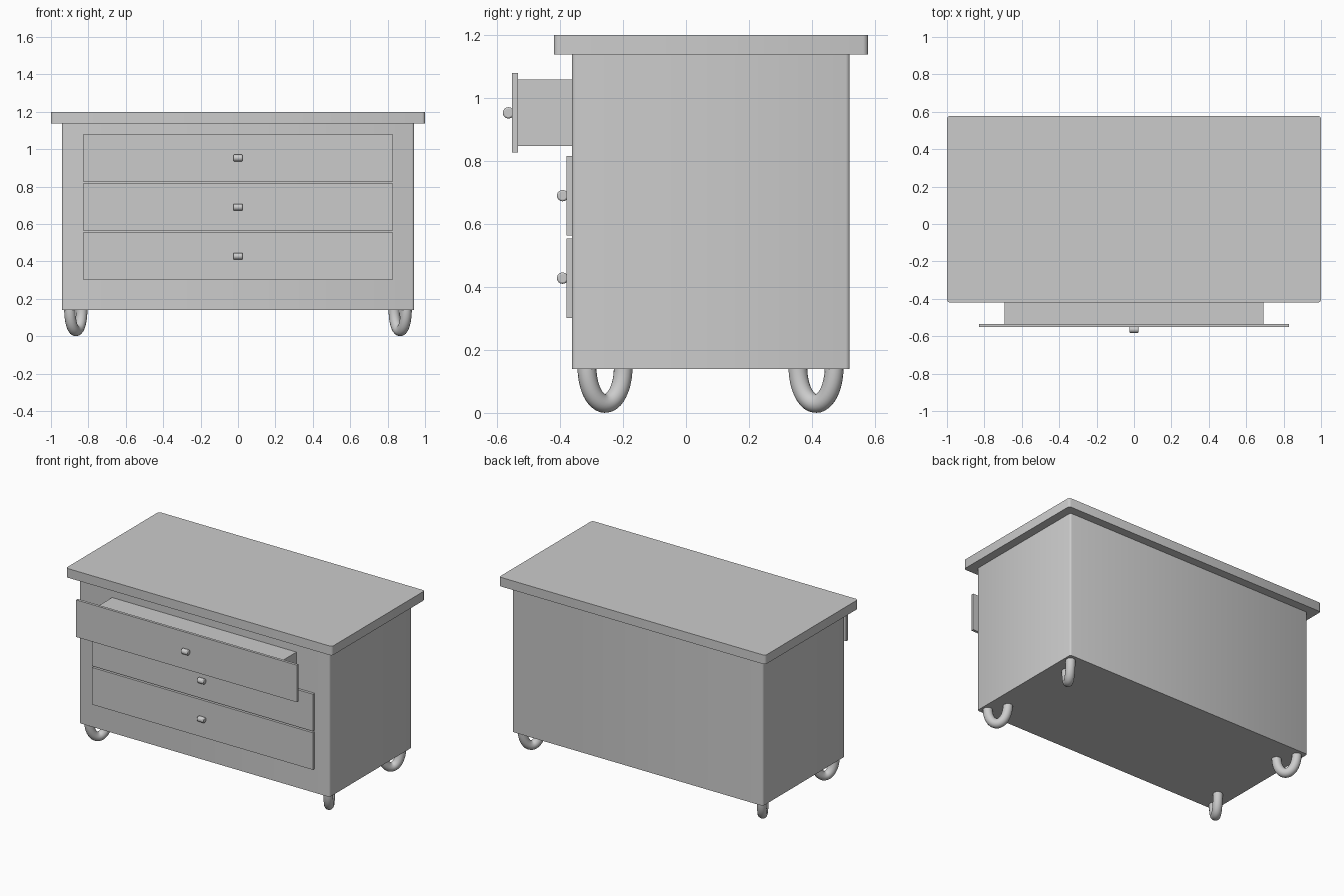
import bpy, bmesh, math

if "Cube" in bpy.data.objects:
    bpy.data.objects.remove(bpy.data.objects["Cube"])


def box(name, x, y, z, corner=0.0):
    """Box from (min, max) ranges, with optional rounded vertical edges."""
    bm = bmesh.new()
    bmesh.ops.create_cube(bm, size=1)
    for v in bm.verts:
        v.co = [r[0] if c < 0 else r[1] for c, r in zip(v.co, (x, y, z))]
    if corner:
        upright = [e for e in bm.edges
                   if abs(e.verts[0].co.z - e.verts[1].co.z) > 1e-4]
        bmesh.ops.bevel(bm, geom=upright, offset=corner, segments=2,
                        profile=0.5, affect='EDGES')
    mesh = bpy.data.meshes.new(name)
    bm.to_mesh(mesh)
    bm.free()
    obj = bpy.data.objects.new(name, mesh)
    bpy.context.collection.objects.link(obj)
    if corner:
        smooth(obj, 50)
    return obj


def smooth(obj, angle):
    bpy.ops.object.select_all(action='DESELECT')
    obj.select_set(True)
    bpy.context.view_layer.objects.active = obj
    bpy.ops.object.shade_smooth_by_angle(angle=math.radians(angle))


def knob(name, y, z):
    """Short horizontal barrel with softened ends."""
    bpy.ops.mesh.primitive_cylinder_add(vertices=24, radius=0.018, depth=0.05,
                                        location=(0, y, z),
                                        rotation=(0, math.pi / 2, 0))
    obj = bpy.context.object
    obj.name = name
    bevel = obj.modifiers.new("soft_ends", 'BEVEL')
    bevel.width = 0.005
    bevel.segments = 2
    bevel.limit_method = 'ANGLE'
    smooth(obj, 40)


def leg(name, sx, sy):
    """U-shaped tube hanging from the cabinet, turned towards the corner."""
    angle = math.atan2(0.87 * sy, 0.49 * sx)
    curve = bpy.data.curves.new(name, 'CURVE')
    curve.dimensions = '3D'
    curve.bevel_depth = 0.03
    curve.bevel_resolution = 6
    steps = 24
    spline = curve.splines.new('POLY')
    spline.points.add(steps + 2)
    path = [(0.066 * math.cos(t), 0.145 - 0.115 * math.sin(t))
            for t in (math.pi * i / steps for i in range(steps + 1))]
    path = [(0.066, 0.16)] + path + [(-0.066, 0.16)]
    for p, (d, z) in zip(spline.points, path):
        p.co = (sx * 0.867 + d * math.cos(angle),
                0.078 + sy * 0.335 + d * math.sin(angle), z, 1)
    obj = bpy.data.objects.new(name, curve)
    bpy.context.collection.objects.link(obj)
    bpy.ops.object.select_all(action='DESELECT')
    obj.select_set(True)
    bpy.context.view_layer.objects.active = obj
    bpy.ops.object.convert(target='MESH')
    smooth(bpy.context.object, 60)


# Cabinet and overhanging top
box("cabinet_body", (-0.942, 0.942), (-0.362, 0.52), (0.14, 1.14), 0.012)
box("table_top", (-1, 1), (-0.42, 0.578), (1.138, 1.2), 0.015)

# Three drawer fronts with knobs; the top drawer is pulled out
for label, zc, y in (("bottom", 0.428, -0.38),
                     ("middle", 0.69, -0.38),
                     ("top", 0.953, -0.552)):
    box(label + "_drawer_front", (-0.83, 0.83), (y, y + 0.018),
        (zc - 0.126, zc + 0.126))
    knob(label + "_drawer_knob", y - 0.012, zc)
box("top_drawer_box", (-0.693, 0.693), (-0.536, -0.34), (0.848, 1.059))

# Four looped legs
for side, sx in (("left", -1), ("right", 1)):
    for end, sy in (("front", -1), ("back", 1)):
        leg(f"{end}_{side}_leg", sx, sy)
